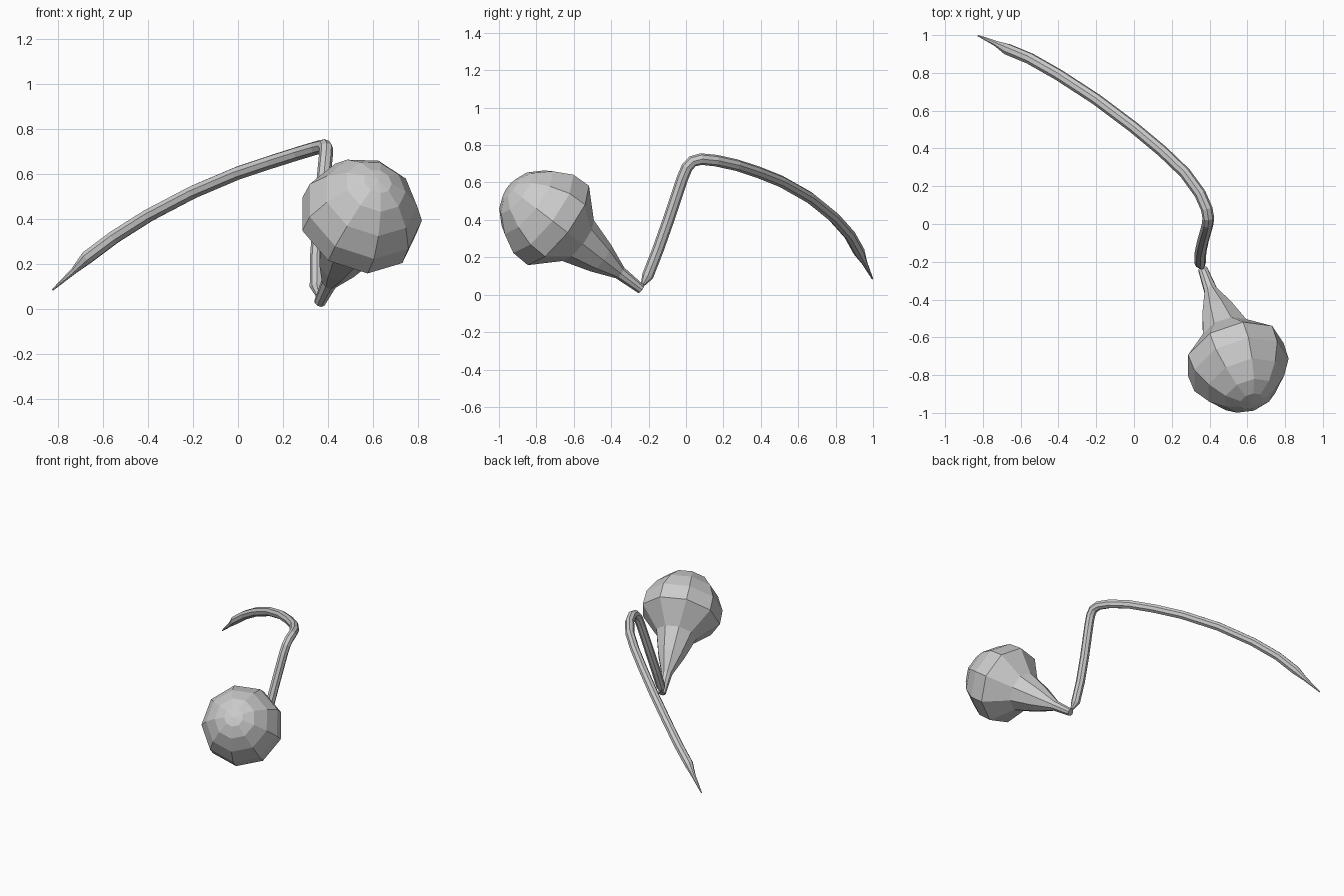
import bpy, bmesh, math
from mathutils import Vector

if "Cube" in bpy.data.objects:
    bpy.data.objects.remove(bpy.data.objects["Cube"])


def tube(name, stations, sides, first=(1, 0, 0)):
    """Skin rings along a path of (x, y, z, radius) using a transported frame."""
    pts = [Vector(s[:3]) for s in stations]
    bm = bmesh.new()
    rings = []
    side = Vector(first)
    for i, s in enumerate(stations):
        a, b = pts[max(i - 1, 0)], pts[min(i + 1, len(pts) - 1)]
        t = (pts[i] - a).normalized() + (b - pts[i]).normalized()
        t.normalize()
        side = (side - t * side.dot(t)).normalized()
        up = t.cross(side)
        ring = []
        for k in range(sides):
            ang = 2 * math.pi * k / sides
            ring.append(bm.verts.new(pts[i] + s[3] * (side * math.cos(ang) + up * math.sin(ang))))
        rings.append(ring)
    for r0, r1 in zip(rings, rings[1:]):
        for k in range(sides):
            j = (k + 1) % sides
            bm.faces.new((r0[k], r0[j], r1[j], r1[k]))
    bm.faces.new(rings[0][::-1])
    # fan the far end to a pole point
    bmesh.ops.poke(bm, faces=[bm.faces.new(rings[-1])])
    bmesh.ops.recalc_face_normals(bm, faces=bm.faces[:])
    mesh = bpy.data.meshes.new(name)
    bm.to_mesh(mesh)
    bm.free()
    obj = bpy.data.objects.new(name, mesh)
    bpy.context.collection.objects.link(obj)
    return obj


# Bulb with a flaring neck, turned around a tilted axis
base = Vector((0.365, -0.24, 0.03))
axis = Vector((0.28, -0.76, 0.585)).normalized()
profile = [(0.0, 0.026), (0.15, 0.037), (0.29, 0.092), (0.45, 0.14), (0.595, 0.272),
           (0.70, 0.268), (0.80, 0.215), (0.88, 0.14), (0.918, 0.065), (0.925, 0.004)]
tube("bulb", [(*(base + axis * d), r) for d, r in profile], 9)

# Bent stalk: rises, turns over, then arcs down to a point
stalk = [
    (0.36, -0.23, 0.055, 0.012), (0.35, -0.205, 0.10, 0.031),
    (0.352, -0.15, 0.24, 0.031), (0.365, -0.09, 0.41, 0.031),
    (0.385, -0.02, 0.62, 0.031), (0.391, 0.005, 0.68, 0.031),
    (0.393, 0.035, 0.713, 0.031), (0.385, 0.08, 0.725, 0.031),
    (0.35, 0.16, 0.717, 0.031), (0.27, 0.27, 0.693, 0.031),
    (0.15, 0.385, 0.655, 0.031), (0.0, 0.51, 0.605, 0.031),
    (-0.2, 0.66, 0.52, 0.031), (-0.4, 0.79, 0.415, 0.031),
    (-0.55, 0.875, 0.32, 0.031), (-0.67, 0.925, 0.23, 0.031),
    (-0.73, 0.955, 0.17, 0.015), (-0.825, 0.997, 0.085, 0.004),
]
tube("stalk", stalk, 8)
